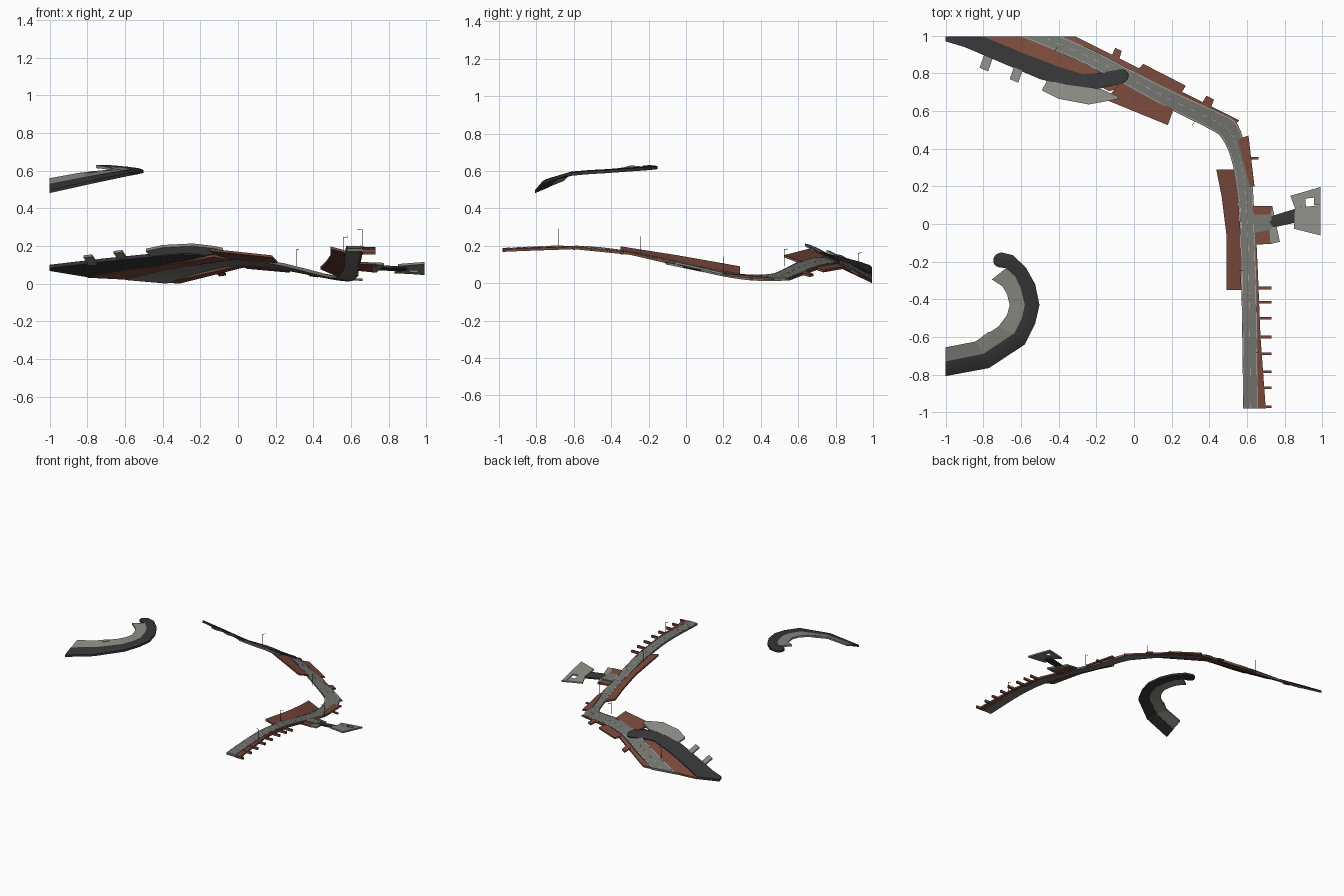
import bpy, bmesh, math
from mathutils import Vector as V


def mat(name, c):
    m = bpy.data.materials.new(name)
    m.diffuse_color = (*c, 1)
    return m


ROAD = mat("asphalt", (0.17, 0.17, 0.155))
PAVE = mat("concrete", (0.25, 0.25, 0.225))
BRICK = mat("brick", (0.19, 0.065, 0.045))
DARK = mat("dark", (0.035, 0.035, 0.037))
WHITE = mat("paint", (0.5, 0.5, 0.48))


def finish(name, bm, m):
    bmesh.ops.recalc_face_normals(bm, faces=bm.faces)
    me = bpy.data.meshes.new(name)
    bm.to_mesh(me)
    bm.free()
    o = bpy.data.objects.new(name, me)
    bpy.context.collection.objects.link(o)
    me.materials.append(m)
    return o


def ribbon(name, rows, m, t=0.014, crown=0.0):
    """Slab through rows of (left, right) points; crown lifts the middle."""
    bm = bmesh.new()
    rings = []
    for a, b in rows:
        a, b = V(a), V(b)
        top = [a, a.lerp(b, .25) + V((0, 0, crown * .75)), a.lerp(b, .5) + V((0, 0, crown)),
               a.lerp(b, .75) + V((0, 0, crown * .75)), b]
        if not crown:
            top = [a, b]
        rings.append([bm.verts.new(p) for p in top + [b - V((0, 0, t)), a - V((0, 0, t))]])
    n = len(rings[0])
    for r, s in zip(rings, rings[1:]):
        for i in range(n):
            bm.faces.new((r[i], r[(i + 1) % n], s[(i + 1) % n], s[i]))
    bm.faces.new(rings[0])
    bm.faces.new(rings[-1])
    return finish(name, bm, m)


def smooth(rows, steps=4):
    """Catmull-Rom refinement of ribbon rows."""
    out = []
    P = [tuple(V(p) for p in r) for r in rows]
    for i in range(len(P) - 1):
        a, b, c, d = P[max(i - 1, 0)], P[i], P[i + 1], P[min(i + 2, len(P) - 1)]
        for k in range(steps):
            t = k / steps
            out.append(tuple(.5 * (2 * b[j] + (c[j] - a[j]) * t + (2 * a[j] - 5 * b[j] + 4 * c[j] - d[j]) * t * t
                                   + (3 * b[j] - a[j] - 3 * c[j] + d[j]) * t ** 3) for j in (0, 1)))
    return out + [P[-1]]


def cap(row, d):
    """Rows of a rounded end beyond the last row, in direction d."""
    a, b = V(row[0]), V(row[1])
    mid, h = (a + b) / 2, (b - a) / 2
    d = V(d).normalized() * h.length
    return [(mid - h * math.cos(t) + d * math.sin(t), mid + h * math.cos(t) + d * math.sin(t))
            for t in (.35, .75, 1.1, 1.45)]


def quad(name, m, *p, t=0.012):
    return ribbon(name, [(p[0], p[1]), (p[3], p[2])], m, t)


# main road, banked edges
road = smooth([
    ((.58, -.98, .187), (.66, -.98, .187)), ((.575, -.6, .2), (.655, -.6, .2)),
    ((.57, -.3, .17), (.65, -.3, .168)), ((.565, 0, .105), (.64, 0, .098)),
    ((.545, .2, .062), (.63, .2, .052)), ((.515, .35, .045), (.605, .36, .03)),
    ((.47, .45, .05), (.55, .53, .03)), ((.41, .5, .065), (.46, .59, .045)),
    ((.18, .615, .12), (.22, .7, .09)), ((-.05, .74, .14), (0, .81, .107)),
    ((-.3, .87, .105), (-.19, .91, .068)), ((-.6, .995, .035), (-.38, .995, .016))])
ribbon("road", road, ROAD, .016)

# painted edge lines and centre dashes
def strip(name, rows, f, w=.02):
    up = V((0, 0, .0015))
    ribbon(name, [(a.lerp(b, f - w) + up, a.lerp(b, f + w) + up) for a, b in rows], WHITE, .001)

for f in (.06, .94):
    strip("edge_line", road, f, .012)
for i in range(0, len(road) - 1):
    a, b = road[i], road[i + 1]
    m1 = tuple(a[j].lerp(b[j], .4) for j in (0, 1))
    strip("centre_dash", [a, m1], .5, .012)

# brick pavements along the southern leg
ribbon("west_pavement", [((.492, -.35, .197), (.57, -.35, .176)), ((.49, -.05, .15), (.566, -.05, .117)),
                         ((.465, .15, .115), (.553, .15, .073)), ((.437, .29, .09), (.53, .29, .05)),
                         ((.50, .31, .065), (.535, .31, .05))][:4], BRICK)
ribbon("east_kerb", [((.65, -.98, .185), (.7, -.98, .182)), ((.65, -.6, .197), (.672, -.6, .196)),
                     ((.645, -.3, .167), (.66, -.3, .166)), ((.637, -.08, .115), (.65, -.08, .115))], BRICK)
for y, z in ((-.97, .184), (-.87, .19), (-.785, .193), (-.69, .195), (-.6, .195), (-.5, .19), (-.415, .182), (-.34, .172)):
    quad("kerb_tab", BRICK, (.655, y - .007, z), (.73, y - .007, z), (.73, y + .007, z), (.655, y + .007, z), t=.018)
quad("bend_kerb", BRICK, (.615, .2, .055), (.64, .2, .052), (.608, .47, .028), (.55, .45, .032))
quad("bend_tab", BRICK, (.59, .342, .03), (.66, .342, .026), (.66, .355, .026), (.59, .355, .03))

# side junction
quad("junction_paving", BRICK, (.64, -.11, .115), (.735, -.105, .112), (.735, .095, .07), (.63, .095, .08))
quad("junction_road", ROAD, (.63, -.05, .108), (.73, -.03, .102), (.73, .05, .086), (.63, .05, .092))
quad("junction_pad", PAVE, (.725, -.105, .113), (.775, -.095, .11), (.735, .095, .07), (.71, .095, .07))
r0 = ((.755, -.015, .097), (.74, .045, .083))
r1 = ((.87, .01, .092), (.855, .08, .077))
ribbon("footbridge", cap(r0, (-1, -.25, 0))[::-1] + [r0, r1] + cap(r1, (1, .25, 0)), DARK, .012, .005)

# far plaza with opening
quad("plaza_south", PAVE, (.85, -.025, .104), (.99, -.06, .115), (.99, .1, .08), (.855, .085, .085))
quad("plaza_west", PAVE, (.855, .085, .085), (.913, .092, .083), (.908, .172, .063), (.83, .15, .067))
quad("plaza_east", PAVE, (.955, .1, .082), (.99, .1, .08), (.99, .197, .057), (.955, .185, .06))
quad("plaza_north", PAVE, (.91, .135, .072), (.957, .14, .07), (.957, .187, .06), (.908, .172, .063))

# brick pavements along the northern leg
quad("south_pavement", BRICK, (.18, .525, .15), (-.15, .66, .185), (-.07, .755, .14), (.21, .61, .117))
ribbon("inner_pavement", [((-.13, .705, .155), (-.04, .735, .138)), ((-.3, .79, .125), (-.28, .86, .103)),
                          ((-.55, .89, .09), (-.45, .935, .07)), ((-.8, .995, .045), (-.58, .995, .034))], BRICK)
quad("north_pavement", BRICK, (-.38, .995, .016), (-.31, .995, .012), (.03, .825, .097), (0, .8, .105))
quad("north_pad", BRICK, (0, .8, .107), (.05, .85, .09), (.275, .735, .07), (.24, .675, .09))
quad("outer_kerb", BRICK, (.22, .69, .09), (.26, .7, .083), (.56, .55, .025), (.53, .52, .032))
quad("outer_tab_east", BRICK, (.36, .64, .065), (.385, .682, .05), (.425, .66, .045), (.405, .61, .058))
quad("outer_tab_west", BRICK, (-.12, .89, .07), (-.1, .935, .05), (-.065, .92, .055), (-.08, .87, .078))

# dark covered way on the north side with its concrete apron
way = [((-1, .97, .1), (-1, .995, .085)), ((-.9, .94, .112), (-.8, .995, .052)), ((-.7, .855, .135), (-.6, .912, .088)),
       ((-.5, .77, .155), (-.4, .835, .115)), ((-.3, .715, .172), (-.27, .795, .13)),
       ((-.2, .715, .168), (-.2, .8, .13)), ((-.07, .745, .152), (-.07, .822, .118))]
ribbon("north_way", way + cap(way[-1], (1, .1, -.15)), DARK, .018, .004)
ribbon("north_apron", [((-.49, .71, .185), (-.46, .765, .155)), ((-.4, .665, .205), (-.36, .74, .165)),
                       ((-.24, .635, .213), (-.25, .725, .168)), ((-.13, .655, .2), (-.17, .715, .165)),
                       ((-.08, .665, .19), (-.09, .68, .18))], PAVE)
for x, y, z in ((-.82, .83, .15), (-.66, .77, .173)):
    quad("apron_tab", PAVE, (x, y, z), (x + .045, y - .02, z + .005), (x + .075, y + .065, z - .04), (x + .03, y + .085, z - .045))

# detached high curve: dark outer band and concrete inner band
outer = [((-1, -.808, .497), (-1, -.73, .53)), ((-.77, -.765, .548), (-.8, -.69, .57)),
         ((-.58, -.64, .588), (-.635, -.58, .598)), ((-.525, -.53, .598), (-.595, -.5, .604)),
         ((-.502, -.43, .604), (-.58, -.43, .607)), ((-.525, -.32, .612), (-.6, -.345, .613)),
         ((-.575, -.23, .618), (-.63, -.28, .618)), ((-.645, -.165, .624), (-.68, -.235, .624)),
         ((-.70, -.152, .626), (-.715, -.23, .628))]
ribbon("high_way", outer + cap(outer[-1], (-1, .1, 0)), DARK, .016, .004)
inner = [(-1, -.655, .56), (-.845, -.625, .588), (-.72, -.545, .602), (-.675, -.485, .606), (-.66, -.43, .609),
         (-.675, -.37, .614), (-.7, -.33, .62), (-.755, -.295, .63)]
ribbon("high_apron", [(o[1], i) for o, i in zip(outer, inner)], PAVE, .014)
quad("high_apron_tab", PAVE, (-.79, -.62, .59), (-.81, -.6, .592), (-.77, -.572, .597), (-.75, -.585, .597))

# street lamps: pole base, height and arm direction
for x, y, z, ax, ay in ((.66, -.68, .195, -1, 0), (.56, -.245, .155, 1, 0), (.64, .2, .05, -1, 0),
                        (.31, .525, .09, .5, .8), (-.42, .92, .07, .5, .8)):
    bm = bmesh.new()
    for a, b in (((x, y, z), (x, y, z + .092)), ((x, y, z + .09), (x + ax * .025, y + ay * .025, z + .093))):
        a, b = V(a), V(b)
        q = (b - a).to_track_quat('Z', 'Y').to_matrix().to_4x4()
        q.translation = (a + b) / 2
        bmesh.ops.create_cone(bm, cap_ends=True, segments=6, radius1=.0016, radius2=.0013,
                              depth=(b - a).length, matrix=q)
    finish("street_lamp", bm, DARK)
